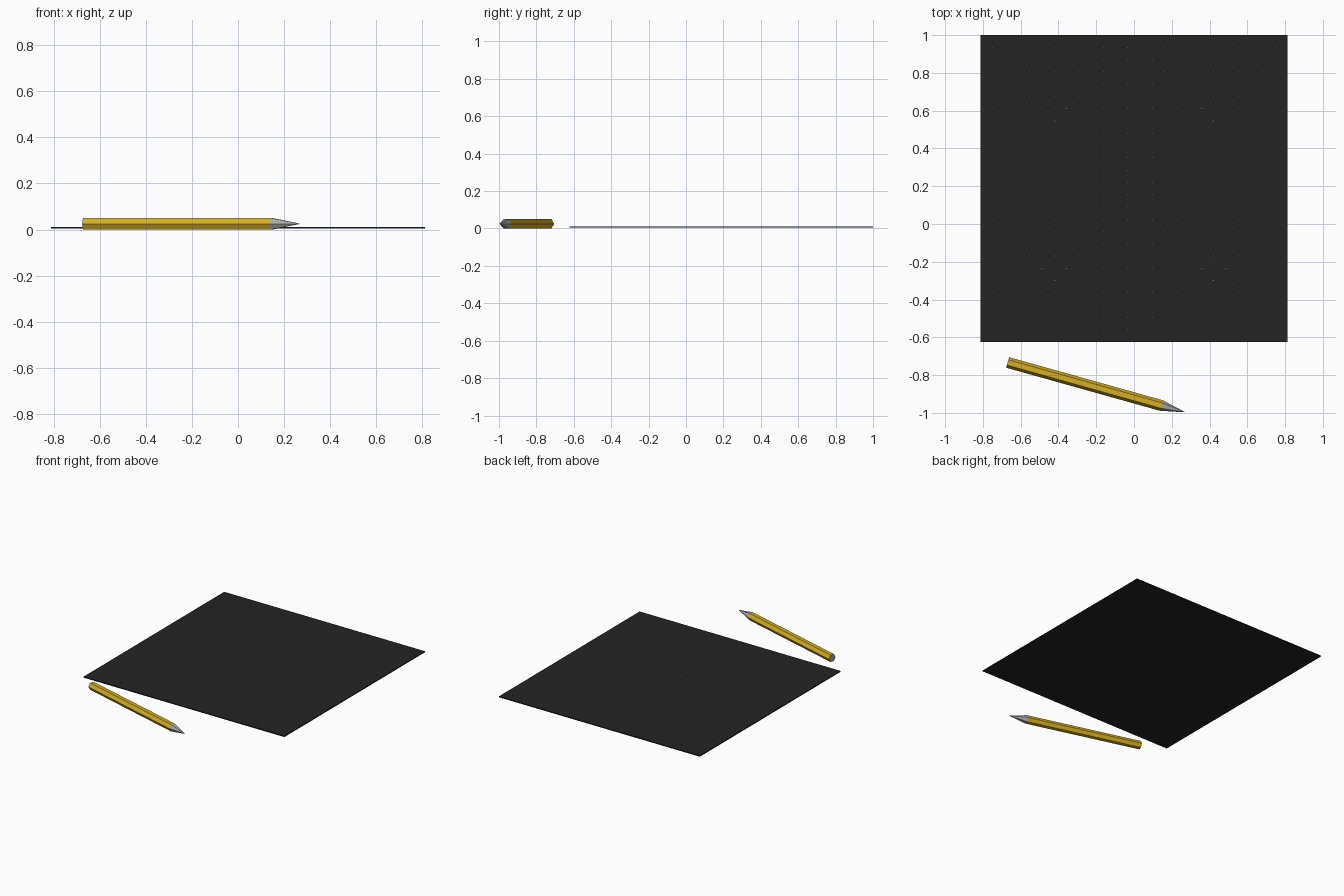
import bpy, bmesh, math
from mathutils import Matrix, Vector

if "Cube" in bpy.data.objects:
    bpy.data.objects.remove(bpy.data.objects["Cube"])


def material(name, rgb):
    m = bpy.data.materials.new(name)
    m.diffuse_color = (*rgb, 1)
    m.use_nodes = True
    m.node_tree.nodes["Principled BSDF"].inputs["Base Color"].default_value = m.diffuse_color
    return m


BLACK = material("black", (0.017, 0.017, 0.017))
YELLOW = material("pencil yellow", (0.66, 0.43, 0.016))
GREY = material("tip grey", (0.40, 0.40, 0.40))


def finish(bm, name, *mats):
    bmesh.ops.recalc_face_normals(bm, faces=bm.faces[:])
    me = bpy.data.meshes.new(name)
    bm.to_mesh(me)
    bm.free()
    ob = bpy.data.objects.new(name, me)
    bpy.context.collection.objects.link(ob)
    for m in mats:
        me.materials.append(m)
    return ob


# Thin board of 25 x 25 squares, with pinholes where the squares meet
N, SIZE, Z0, Z1 = 25, 1.624, 0.004, 0.011
bm = bmesh.new()
bmesh.ops.create_grid(bm, x_segments=N, y_segments=N, size=SIZE / 2,
                      matrix=Matrix.Translation((0, 0.188, Z0)))
inner = [v for v in bm.verts if not v.is_boundary]
bmesh.ops.bevel(bm, geom=inner, offset=0.0015, segments=1, affect='VERTICES')
holes = [f for f in bm.faces if f.calc_area() < 1e-4]
bmesh.ops.delete(bm, geom=holes, context='FACES')
top = bmesh.ops.extrude_face_region(bm, geom=bm.faces[:], use_keep_orig=True)
bmesh.ops.translate(bm, vec=(0, 0, Z1 - Z0),
                    verts=[g for g in top["geom"] if isinstance(g, bmesh.types.BMVert)])
finish(bm, "puzzle_board", BLACK)

# Hexagonal pencil: end cap, painted barrel and sharpened tip along its axis
start, tip = Vector((-0.669, -0.733, 0.025)), Vector((0.266, -0.995, 0.025))
length, radius = (tip - start).length, 0.025 / math.cos(math.pi / 6)
bm = bmesh.new()
rings = []
for x, r in ((0, radius), (length - 0.125, radius), (length, 0.0015)):
    rings.append([bm.verts.new((x, r * math.cos(a), r * math.sin(a)))
                  for a in (k * math.pi / 3 for k in range(6))])
for part, (a, b) in enumerate(zip(rings, rings[1:])):
    for k in range(6):
        j = (k + 1) % 6
        bm.faces.new((a[k], a[j], b[j], b[k])).material_index = part
for ring in (rings[0], rings[-1]):
    bm.faces.new(ring).material_index = 1
turn = math.atan2(tip.y - start.y, tip.x - start.x)
bm.transform(Matrix.Translation(start) @ Matrix.Rotation(turn, 4, 'Z'))
finish(bm, "pencil", YELLOW, GREY)
